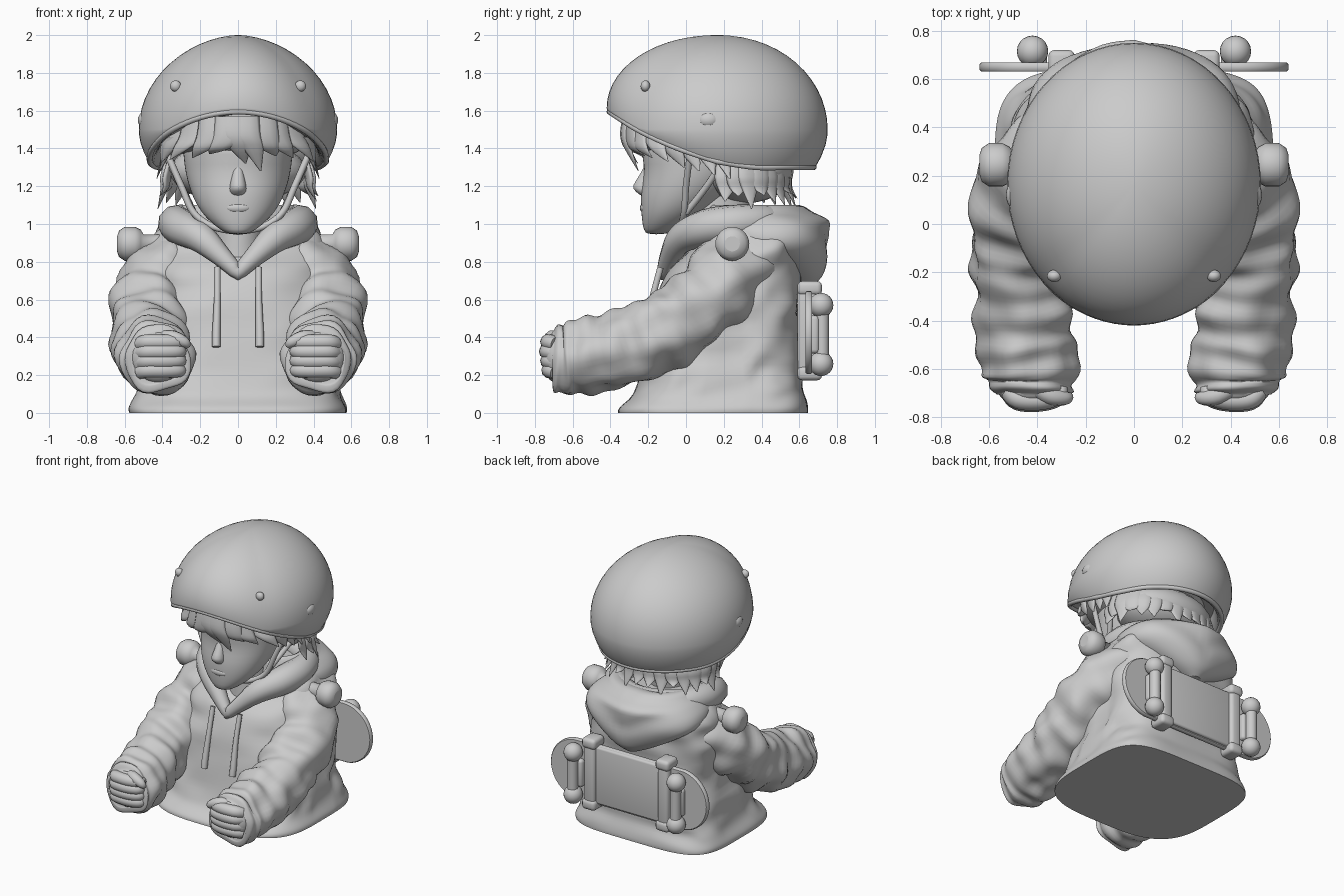
import bpy, bmesh, math
from math import sin, cos, pi
from mathutils import Vector, noise

if "Cube" in bpy.data.objects:
    bpy.data.objects.remove(bpy.data.objects["Cube"])

clay = bpy.data.materials.new("clay_grey")
clay.use_nodes = True
clay.diffuse_color = (0.6, 0.6, 0.6, 1)
clay.node_tree.nodes["Principled BSDF"].inputs["Base Color"].default_value = (0.6, 0.6, 0.6, 1)


def add(name, data):
    ob = bpy.data.objects.new(name, data)
    bpy.context.collection.objects.link(ob)
    data.materials.append(clay)
    return ob


def from_bmesh(name, bm, subsurf=0, flat=()):
    bmesh.ops.recalc_face_normals(bm, faces=bm.faces)
    for f in bm.faces:
        f.smooth = f not in flat
    for f in flat:
        for e in f.edges:
            e.smooth = False
    me = bpy.data.meshes.new(name)
    bm.to_mesh(me)
    bm.free()
    ob = add(name, me)
    if subsurf:
        ob.modifiers.new("Smooth", "SUBSURF").levels = subsurf


def loft(name, rings, subsurf=0):
    bm = bmesh.new()
    rows = [[bm.verts.new(p) for p in r] for r in rings]
    n = len(rows[0])
    for a, b in zip(rows, rows[1:]):
        for i in range(n):
            bm.faces.new((a[i], a[(i + 1) % n], b[(i + 1) % n], b[i]))
    from_bmesh(name, bm, subsurf, [bm.faces.new(r) for r in (rows[0], rows[-1])])


def oval(z, w, front, back, power=2.0, back_power=None, n=32):
    """Horizontal superellipse between two depths; the back half may be squarer."""
    pts = []
    for i in range(n):
        c, s = cos(2 * pi * i / n), sin(2 * pi * i / n)
        e = 2 / (back_power if back_power and s > 0 else power)
        x, y = math.copysign(abs(c) ** e, c), math.copysign(abs(s) ** e, s)
        pts.append(Vector((w * x, (front + back) / 2 + (back - front) / 2 * y, z)))
    return pts


def spline(keys, steps):
    """Catmull-Rom through tuples of any length."""
    k = [keys[0]] + list(keys) + [keys[-1]]
    out = []
    for i in range(1, len(k) - 2):
        for j in range(steps):
            t = j / steps
            out.append([0.5 * (2 * b + (c - a) * t + (2 * a - 5 * b + 4 * c - d) * t * t
                        + (3 * b - a - 3 * c + d) * t ** 3)
                        for a, b, c, d in zip(k[i - 1], k[i], k[i + 1], k[i + 2])])
    return out + [list(keys[-1])]


def place(bm, pos, size):
    bmesh.ops.scale(bm, vec=size, verts=bm.verts)
    bmesh.ops.translate(bm, vec=pos, verts=bm.verts)


def ball(name, pos, size, segs=20):
    bm = bmesh.new()
    bmesh.ops.create_uvsphere(bm, u_segments=segs, v_segments=segs // 2 + 2, radius=1)
    place(bm, pos, size)
    from_bmesh(name, bm)


def block(name, pos, size, bevel=0.02):
    bm = bmesh.new()
    bmesh.ops.create_cube(bm, size=1)
    place(bm, pos, size)
    bmesh.ops.bevel(bm, geom=bm.edges[:], offset=bevel, segments=3, profile=0.5, affect="EDGES")
    from_bmesh(name, bm)


def tubes(name, paths, depth, cyclic=False):
    """Round strands; each point is x, y, z, radius factor."""
    cu = bpy.data.curves.new(name, "CURVE")
    cu.dimensions = "3D"
    cu.bevel_depth = depth
    cu.bevel_resolution = 3
    cu.use_fill_caps = True
    for path in paths:
        pts = spline(path, 5)[:-1] if cyclic else spline(path, 5)
        sp = cu.splines.new("POLY")
        sp.points.add(len(pts) - 1)
        sp.use_cyclic_u = cyclic
        sp.use_smooth = True
        for p, q in zip(sp.points, pts):
            p.co = (*q[:3], 1)
            p.radius = q[3]
    add(name, cu)


def lock(name, path, width):
    """Flat pointed lock of hair lying against the head."""
    rings = []
    for x, y, z, r in spline(path, 4):
        out = Vector((x, y - 0.15, 0)).normalized()
        side = Vector((-out.y, out.x, 0))
        rings.append([Vector((x, y, z)) + (side * cos(pi * j / 5) + out * 0.3 * sin(pi * j / 5)) * width * r
                      for j in range(10)])
    loft(name, rings)


def mirror(path):
    return [(-p[0], *p[1:]) for p in path]


def wrinkle(p, amount, scale):
    return amount * noise.noise(Vector(p) * scale)


# Helmet: shell rising from a rim that sweeps up to the brow
def helmet_ring(lift, shrink=1):
    pts = []
    for i in range(64):
        a = 2 * pi * i / 64
        x, y = 0.525 * cos(a), 0.165 + 0.585 * sin(a)
        rim = 1.295 + 0.30 * max(0.0, min(1.0, (0.42 - y) / 0.84)) ** 1.9
        mid = max(rim + 0.02, 1.5)
        if lift < 0:
            kx = ky = 1 - 0.12 * min(1, (mid - rim) / 0.2) * lift * lift
            z = mid + lift * (mid - rim)
        else:
            kx, ky = cos(lift * pi / 2) ** 1.12, cos(lift * pi / 2) ** 0.97
            z = mid + (2.0 - mid) * sin(lift * pi / 2)
        pts.append(Vector((x * kx * shrink, 0.165 + (y - 0.165) * ky * shrink, z)))
    return pts


lifts = [-1, -0.9, -0.7, -0.4, -0.15] + [i / 14 for i in range(14)] + [0.97, 0.995]
loft("helmet", [helmet_ring(-0.5, 0.8), helmet_ring(-0.97, 0.93)] + [helmet_ring(q) for q in lifts])
rim_path = [(*p, 1) for p in helmet_ring(-0.97, 0.985)[::4]]
tubes("helmet_rim", [rim_path + rim_path[:1]], 0.016, cyclic=True)
for s in (-1, 1):
    ball("helmet_rivet", (s * 0.49, 0.12, 1.55), (0.04, 0.06, 0.045))
    ball("helmet_front_stud", (s * 0.33, -0.215, 1.73), (0.03, 0.025, 0.03))

# Head and neck
face = [(0.945, 0.045, -0.205, -0.11), (0.965, 0.09, -0.225, -0.04), (1.03, 0.17, -0.235, 0.06),
        (1.1, 0.22, -0.24, 0.16), (1.18, 0.255, -0.24, 0.26), (1.27, 0.28, -0.22, 0.34),
        (1.36, 0.29, -0.23, 0.4), (1.5, 0.3, -0.26, 0.45)]
loft("face", [oval(*r, power=2.1) for r in face], subsurf=1)
loft("nose", [oval(z, w, f, -0.18) for z, w, f in
              ((1.33, 0.02, -0.21), (1.26, 0.03, -0.243), (1.2, 0.045, -0.288), (1.175, 0.045, -0.273),
               (1.14, 0.03, -0.225))], subsurf=1)
ball("lips", (0, -0.222, 1.085), (0.065, 0.022, 0.026))
loft("neck", [oval(*r) for r in ((0.65, 0.17, -0.03, 0.3), (0.9, 0.13, -0.01, 0.32), (1.15, 0.14, -0.02, 0.36))])

# Hair: mass under the helmet, flat fringe locks, side tufts and ragged nape
ball("hair_cap", (0, 0.15, 1.49), (0.41, 0.475, 0.17), 32)
ball("hair_back", (0, 0.31, 1.28), (0.36, 0.26, 0.17), 24)
for x, tip, z in ((-0.33, -0.40, 1.33), (-0.24, -0.36, 1.34), (-0.14, -0.24, 1.35), (-0.05, -0.15, 1.37),
                  (-0.02, 0.04, 1.32), (0.04, 0.12, 1.28), (0.14, 0.2, 1.36), (0.2, 0.29, 1.35),
                  (0.29, 0.4, 1.33)):
    y = -0.315 + 1.9 * x * x
    lock("fringe_lock", [(x * 0.95, y, 1.57, 1.0), (x, y - 0.01, 1.47, 1.1),
                         (x * 0.5 + tip * 0.5, y + 0.005, 1.40, 0.75), (tip, y + 0.06, z, 0.05)], 0.075)
for s in (-1, 1):
    for i in range(4):
        y = -0.06 + 0.08 * i
        lock("side_tuft", [(s * 0.36, y - 0.04, 1.46, 1.0), (s * 0.385, y, 1.38, 0.9),
                           (s * (0.40 + 0.01 * i), y + 0.05, 1.3 - 0.02 * i, 0.08)], 0.06)
for i in range(17):
    a = -0.2 + (pi + 0.4) * i / 16
    c, s, low = cos(a), sin(a), 1.12 + 0.04 * sin(i * 2.4)
    lock("nape_lock", [(0.36 * c, 0.27 + 0.24 * s, 1.34, 1.0), (0.385 * c, 0.27 + 0.27 * s, 1.25, 1.1),
                       (0.39 * c, 0.27 + 0.28 * s, 1.19, 0.8), (0.425 * c, 0.27 + 0.32 * s, low, 0.05)], 0.06)

# Chin straps
strap = [(0.37, 0.02, 1.36, 1), (0.3, 0.0, 1.2, 1), (0.235, -0.01, 1.06, 1), (0.13, -0.03, 0.985, 1), (0, -0.05, 0.96, 1)]
rear = [(0.37, 0.2, 1.34, 1), (0.3, 0.11, 1.2, 1), (0.235, 0.0, 1.06, 1)]
tubes("chin_straps", [strap, mirror(strap), rear, mirror(rear)], 0.018)

# Hoodie body: boxy hem, rounder chest, soft diagonal folds, flat base
body = [(0, 0.575, -0.36, 0.645), (0.03, 0.575, -0.35, 0.645), (0.1, 0.545, -0.28, 0.63), (0.22, 0.51, -0.24, 0.61),
        (0.42, 0.49, -0.2, 0.6), (0.62, 0.49, -0.155, 0.6), (0.75, 0.495, -0.09, 0.6), (0.86, 0.485, 0.02, 0.6),
        (0.95, 0.435, 0.08, 0.57), (1.02, 0.34, 0.14, 0.5)]
rings = []
for z, w, f, b in spline(body, 5):
    z = max(z, 0)
    ring = oval(z, w, f, b, 3.3 - 0.8 * min(1, z * 1.6), 4.4 - 1.5 * z, 96)
    for p in ring:
        out = Vector((p.x, p.y - 0.15, 0)).normalized()
        side = abs(out.x) + max(0, out.y) * 0.5
        p += out * wrinkle((p.x * 2, p.y * 4 + p.z * 3, p.z * 6 - p.y * 4), 0.035 * side * min(1, z * 8), 1.3)
    rings.append(ring)
loft("hoodie_body", rings)

# Hood: pointed bag hanging behind and a rolled collar meeting in a V
bag = [(0.67, 0.05, 0.55, 0.66), (0.72, 0.16, 0.45, 0.715), (0.8, 0.31, 0.32, 0.745), (0.88, 0.43, 0.16, 0.755),
       (0.96, 0.435, 0.1, 0.755), (1.02, 0.39, 0.1, 0.74), (1.06, 0.34, 0.1, 0.66), (1.1, 0.3, 0.12, 0.59),
       (1.07, 0.24, 0.14, 0.5), (0.95, 0.2, 0.16, 0.44)]
rings = []
for r in spline(bag, 3):
    ring = oval(*r, power=2.2, n=64)
    for p in ring:
        p.y += wrinkle((p.x * 2, p.y * 2, p.z * 7 - abs(p.x) * 4), 0.03, 1.2) * (p.y > 0.4)
    rings.append(ring)
loft("hood_bag", rings)
half = [(0.0, -0.12, 0.74, 0.45), (0.09, -0.085, 0.83, 0.65), (0.195, -0.02, 0.925, 0.95), (0.295, 0.1, 0.98, 1.15),
        (0.325, 0.27, 1.005, 1.15), (0.25, 0.44, 1.02, 0.95)]
tubes("hood_collar", [half + [(0.0, 0.53, 1.02, 0.9)] + mirror(half)[::-1]], 0.085, cyclic=True)
for s in (-1, 1):
    tubes("drawstring", [[(s * 0.11, -0.135, 0.77, 0.8), (s * 0.11, -0.18, 0.6, 0.8),
                          (s * 0.115, -0.217, 0.42, 1), (s * 0.115, -0.23, 0.35, 1)]], 0.022)

# Arms: sleeves bunched into rolls, reaching forward
arm = [(0.20, 0.32, 0.78, 0.17), (0.375, 0.25, 0.735, 0.205), (0.45, 0.11, 0.60, 0.205), (0.472, -0.07, 0.46, 0.205),
       (0.475, -0.25, 0.37, 0.195), (0.45, -0.45, 0.31, 0.2), (0.42, -0.61, 0.285, 0.19),
       (0.42, -0.70, 0.28, 0.16), (0.42, -0.70, 0.28, 0.09)]
samples = spline(arm, 9)
for s, side in ((1, "left"), (-1, "right")):
    rings = []
    for i, (x, y, z, r) in enumerate(samples):
        a, b = samples[max(i - 1, 0)], samples[min(i + 1, len(samples) - 1)]
        d = Vector((b[0] - a[0], b[1] - a[1], b[2] - a[2])).normalized() if i < 57 else Vector((0, -1, 0))
        u = Vector((0, 0, 1)).cross(d).normalized()
        v = d.cross(u)
        ring = []
        for j in range(40):
            t = 2 * pi * j / 40
            o = u * cos(t) + v * sin(t)
            q = Vector((x, y, z)) + o * (r + 0.008 * sin(i * 0.95 + 1.6 * sin(t + 0.5)) * min(1, i / 18))
            q += o * wrinkle(q, 0.035, 7)
            ring.append(Vector((s * q.x, q.y, q.z)))
        rings.append(ring)
    loft(side + "_sleeve", rings)

    # Fist: palm, four curled fingers, thumb on top
    ball(side + "_palm", (s * 0.42, -0.675, 0.295), (0.15, 0.09, 0.14))
    for k in range(4):
        h, w = 0.375 - 0.05 * k, 0.006 * abs(k - 1)
        tubes(side + "_finger", [[(s * 0.52, -0.69, h - 0.01, 0.9), (s * 0.48, -0.73 + w, h, 1),
                                  (s * 0.39, -0.735 + w, h, 1), (s * 0.315, -0.715 + w, h, 0.9),
                                  (s * 0.3, -0.67, h, 0.6)]], 0.042)
    tubes(side + "_thumb", [[(s * 0.43, -0.66, 0.395, 1), (s * 0.35, -0.71, 0.4, 1),
                             (s * 0.285, -0.72, 0.375, 0.8), (s * 0.265, -0.71, 0.35, 0.4)]], 0.038)

    # Shoulder knob
    knob = [(0.4, 0.05), (0.5, 0.05), (0.515, 0.075), (0.545, 0.09), (0.6, 0.09), (0.63, 0.07), (0.64, 0.04)]
    loft(side + "_shoulder_knob", [[Vector((s * x, 0.245 + r * cos(2 * pi * j / 24), 0.895 + r * sin(2 * pi * j / 24)))
                                    for j in range(24)] for x, r in knob])

    # Skateboard truck with two wheels, and the strap holding the deck
    for z in (0.26, 0.57):
        ball(side + "_wheel", (s * 0.42, 0.715, z), (0.065, 0.065, 0.065))
    tubes(side + "_axle", [[(s * 0.42, 0.72, 0.25, 1), (s * 0.42, 0.72, 0.58, 1)]], 0.038)
    block(side + "_truck_base", (s * 0.41, 0.675, 0.415), (0.1, 0.06, 0.2))
    block(side + "_strap", (s * 0.3, 0.65, 0.435), (0.09, 0.12, 0.5), 0.025)
    for z in (0.21, 0.66):
        block(side + "_buckle", (s * 0.3, 0.655, z), (0.11, 0.13, 0.075), 0.025)

# Skateboard deck with rounded ends
deck = []
for y, k in ((0.632, 0.97), (0.64, 1), (0.66, 1), (0.668, 0.97)):
    angles = [2 * pi * i / 48 for i in range(48)]
    deck.append([Vector((math.copysign(0.42, cos(a)) + 0.22 * k * cos(a), y, 0.425 + 0.22 * k * sin(a)))
                 for a in angles])
loft("skateboard_deck", deck)
block("deck_panel", (0, 0.655, 0.43), (0.56, 0.06, 0.42), 0.015)
